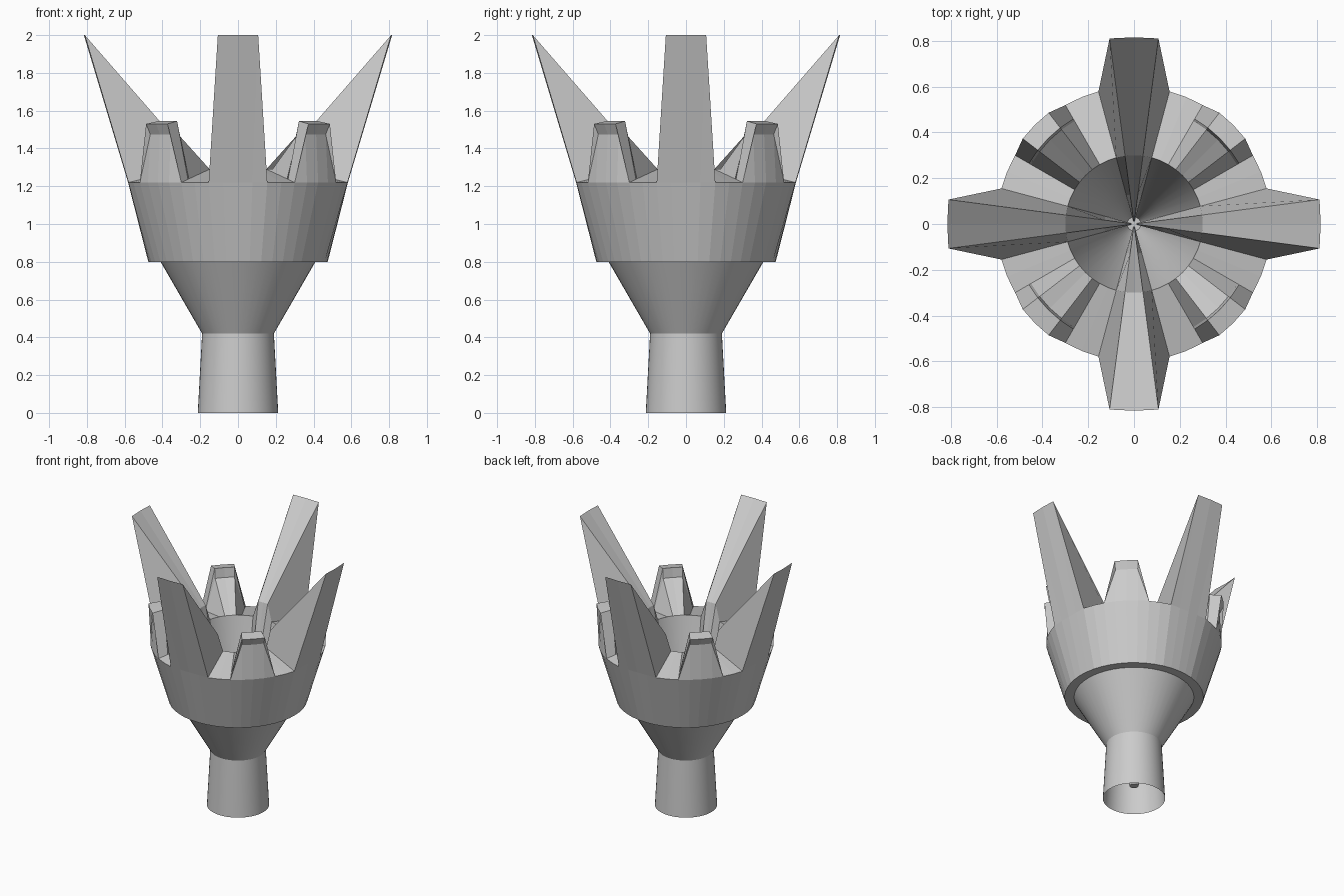
import bpy, bmesh
from math import sin, cos, radians

if "Cube" in bpy.data.objects:
    bpy.data.objects.remove(bpy.data.objects["Cube"])


def sheet(name, sections, closed, smooth=None):
    """Skin between (r, z) profiles, each placed at an angle about the z axis."""
    bm = bmesh.new()
    rows = []
    for ang, prof in sections:
        a = radians(ang)
        rows.append([bm.verts.new((r * cos(a), r * sin(a), z)) for r, z in prof])
    n = len(rows[0])
    for A, B in zip(rows, rows[1:]):
        for i in range(n if closed else n - 1):
            j = (i + 1) % n
            bm.faces.new((A[i], B[i], B[j], A[j]))
    bmesh.ops.remove_doubles(bm, verts=bm.verts, dist=0.0005)
    bmesh.ops.recalc_face_normals(bm, faces=bm.faces)
    me = bpy.data.meshes.new(name)
    bm.to_mesh(me)
    bm.free()
    ob = bpy.data.objects.new(name, me)
    bpy.context.collection.objects.link(ob)
    if smooth:
        bpy.ops.object.select_all(action='DESELECT')
        ob.select_set(True)
        bpy.context.view_layer.objects.active = ob
        bpy.ops.object.shade_smooth_by_angle(angle=radians(smooth))
    return ob


def lathe(name, prof, smooth=None):
    return sheet(name, [(i * 7.5, prof) for i in range(49)], False, smooth)


# hollow handle and flared neck
lathe("handle_and_neck", [(.213, 0), (.19, .42), (.41, .8)], 25)

# ledge, faceted cup wall (flatter below the prongs), sloping rim and inner bowl
flat = {0: .582, 1: .586, 11: .586}
sheet("cup", [(i * 7.5, [(.40, .8), (.475, .8), (flat.get(i % 12, .60), 1.22), (.30, 1.29)])
              for i in range(49)], False)
lathe("inner_bowl", [(.30, 1.29), (.13, .45), (.03, .1), (0, .1)], 25)

# tall prongs: wedges leaning outwards, running down the bowl as ribs to its centre
rib_low = [(.30, 1.29), (.13, .45), (.01, .1)]
rib_high = [(.30, 1.41), (.13, .66), (.01, .12)]
prong_low = [(.60, 1.22), (.60, 1.22)] + rib_low
prong_high = [(.586, 1.22), (.818, 2.0)] + rib_high
prong_mid = [(.582, 1.22), (.816, 2.0)] + rib_high
# short teeth with an overhanging lip and a sloping inner buttress
tooth_low = [(.60, 1.22), (.60, 1.22), (.60, 1.22), (.53, 1.236), (.52, 1.239), (.30, 1.29)]
tooth_high = [(.60, 1.22), (.585, 1.475), (.613, 1.53), (.53, 1.545), (.52, 1.475), (.30, 1.29)]

for k in range(4):
    for name, off, low, high, mid in (
            ("tall_prong", 0, prong_low, prong_high, prong_mid),
            ("short_tooth", 45, tooth_low, tooth_high, tooth_high)):
        c = k * 90 + off
        sheet(f"{name}_{k + 1}",
              [(c - 15, low), (c - 7.5, high), (c, mid), (c + 7.5, high), (c + 15, low)],
              False)
